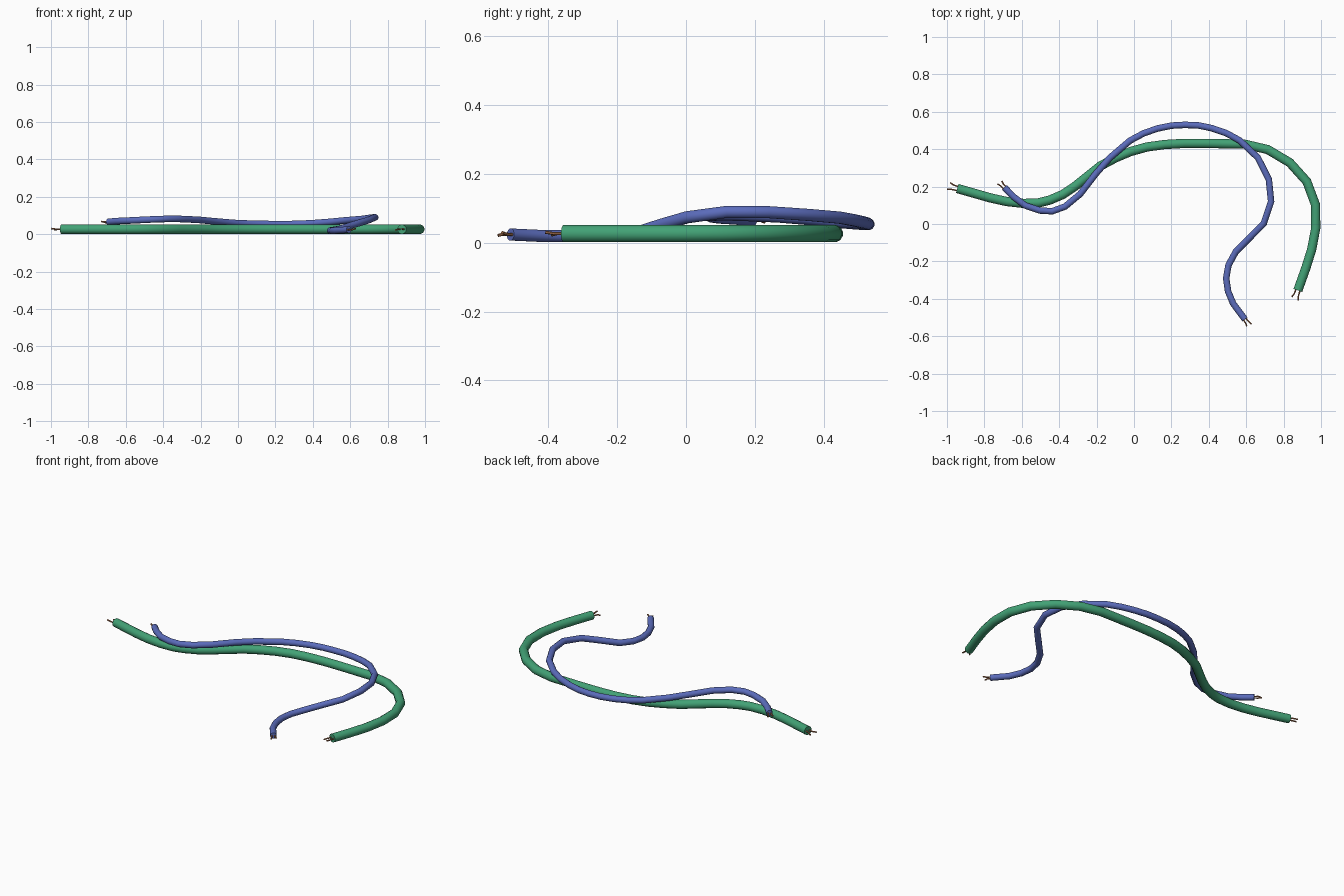
import bpy, bmesh, math
from mathutils import Vector

if "Cube" in bpy.data.objects:
    bpy.data.objects.remove(bpy.data.objects["Cube"])


def material(name, rgb):
    m = bpy.data.materials.new(name)
    m.diffuse_color = (*rgb, 1)
    m.use_nodes = True
    m.node_tree.nodes["Principled BSDF"].inputs["Base Color"].default_value = m.diffuse_color
    return m


GREEN = material("green insulation", (0.055, 0.36, 0.18))
BLUE = material("blue insulation", (0.105, 0.15, 0.50))
COPPER = material("copper", (0.40, 0.17, 0.08))


def tube(name, path, radius, mat, sides=12):
    """Sweep a round section along a path and close both ends."""
    pts = [Vector(p) for p in path]
    bm = bmesh.new()
    rings = []
    for i, p in enumerate(pts):
        t = (pts[min(i + 1, len(pts) - 1)] - pts[max(i - 1, 0)]).normalized()
        side = t.cross(Vector((0, 0, 1))).normalized()
        up = side.cross(t)
        rings.append([bm.verts.new(p + radius * (side * math.cos(a) + up * math.sin(a)))
                      for a in (2 * math.pi * (k + 0.5) / sides for k in range(sides))])
    for a, b in zip(rings, rings[1:]):
        for k in range(sides):
            n = (k + 1) % sides
            bm.faces.new((a[k], a[n], b[n], b[k]))
    bm.faces.new(rings[0])
    bm.faces.new(rings[-1])
    bmesh.ops.recalc_face_normals(bm, faces=bm.faces)
    me = bpy.data.meshes.new(name)
    bm.to_mesh(me)
    bm.free()
    me.materials.append(mat)
    ob = bpy.data.objects.new(name, me)
    bpy.context.collection.objects.link(ob)
    bpy.context.view_layer.objects.active = ob
    ob.select_set(True)
    bpy.ops.object.shade_smooth_by_angle(angle=math.radians(40))
    ob.select_set(False)


def bare_wires(name, end, inner, radius, length):
    """Two splayed copper strands sticking out of a cable end."""
    end, inner = Vector(end), Vector(inner)
    d = (end - inner).normalized()
    s = d.cross(Vector((0, 0, 1))).normalized()
    for k, sign in enumerate((-1, 1)):
        base = end - d * 0.01 + s * sign * radius * 0.42
        mid = end + d * length * 0.5 + s * sign * radius * 0.5
        tip = end + d * length * (1 - 0.12 * k) + s * sign * radius * 0.75
        tip.z -= 0.004 * sign
        tube(f"{name}_{k + 1}", [base, mid, tip], 0.0045, COPPER, 6)


# thick green cable lying flat
green = [(-.945, .19), (-.77, .14), (-.68, .12), (-.59, .11), (-.51, .113), (-.45, .128),
         (-.38, .158), (-.315, .202), (-.18, .31), (-.10, .353), (-.02, .387), (.07, .412),
         (.165, .425), (.27, .431), (.38, .431), (.59, .427), (.715, .398), (.833, .328),
         (.924, .227), (.97, .104), (.972, -.02), (.95, -.136), (.919, -.235), (.876, -.355)]
green = [(x, y, .0265) for x, y in green]

# thin blue cable draped over the green one
blue = [(-.692, .195, .066), (-.646, .147, .07), (-.582, .099, .073), (-.502, .072, .077),
        (-.438, .068, .08), (-.369, .093, .082), (-.288, .16, .081), (-.203, .27, .076),
        (-.128, .355, .069), (-.021, .446, .06), (.05, .484, .057), (.123, .51, .055),
        (.20, .526, .054), (.272, .53, .054), (.345, .527, .056), (.417, .512, .06),
        (.495, .485, .066), (.566, .446, .073), (.662, .355, .081), (.721, .238, .089),
        (.733, .12, .09), (.694, .003, .074), (.62, -.072, .052), (.545, -.147, .028),
        (.505, -.22, .021), (.493, -.29, .019), (.503, -.36, .019), (.53, -.425, .02),
        (.593, -.51, .024)]

for name, path, r, mat, length in (("green_cable", green, .0255, GREEN, .05),
                                   ("blue_cable", blue, .018, BLUE, .04)):
    tube(name, path, r, mat)
    bare_wires(name + "_start_wire", path[0], path[1], r, length)
    bare_wires(name + "_finish_wire", path[-1], path[-2], r, length)
